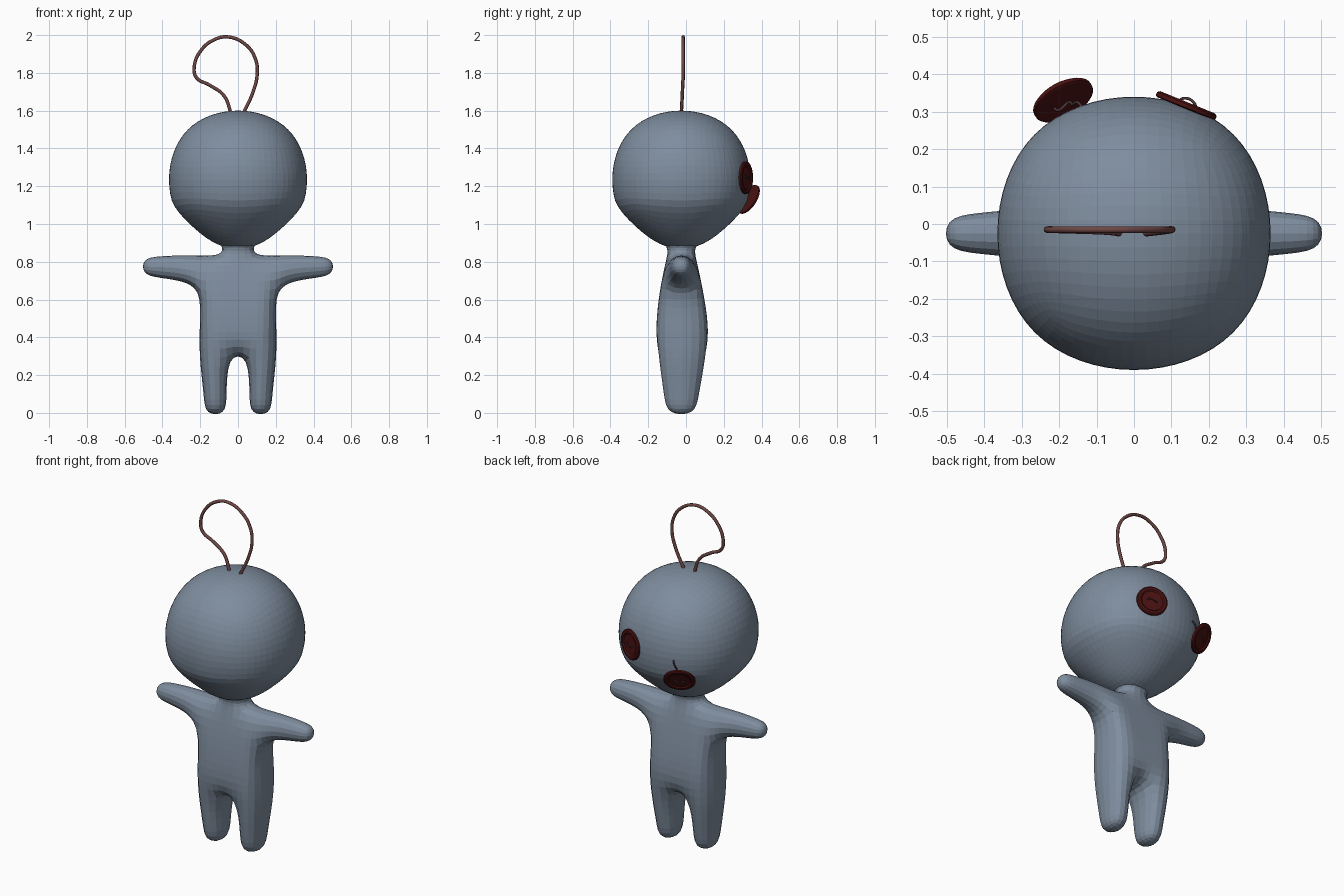
import bpy, bmesh, math
from mathutils import Vector

if "Cube" in bpy.data.objects:
    bpy.data.objects.remove(bpy.data.objects["Cube"])

CY = -0.025  # depth of the doll's middle plane


def material(name, rgb):
    m = bpy.data.materials.new(name)
    m.diffuse_color = (*rgb, 1)
    m.use_nodes = True
    m.node_tree.nodes["Principled BSDF"].inputs["Base Color"].default_value = m.diffuse_color
    return m


FABRIC = material("blue_grey_fabric", (0.21, 0.265, 0.34))
BUTTON = material("dark_red_button", (0.07, 0.006, 0.006))
CORD = material("brown_cord", (0.16, 0.065, 0.06))
THREAD = material("dark_thread", (0.07, 0.035, 0.035))


def finish(name, bm, mat, levels=0, smooth=False):
    bmesh.ops.recalc_face_normals(bm, faces=bm.faces)
    me = bpy.data.meshes.new(name)
    bm.to_mesh(me)
    bm.free()
    me.materials.append(mat)
    ob = bpy.data.objects.new(name, me)
    bpy.context.collection.objects.link(ob)
    if levels:
        ob.modifiers.new("subdivision", "SUBSURF").levels = levels
        ob.modifiers[0].render_levels = levels
    for p in me.polygons:
        p.use_smooth = smooth
    return ob


def tube(name, points, radius, mat):
    cu = bpy.data.curves.new(name, "CURVE")
    cu.dimensions = "3D"
    cu.bevel_depth, cu.bevel_resolution, cu.resolution_u = radius, 2, 6
    cu.use_fill_caps = True
    sp = cu.splines.new("BEZIER")
    sp.bezier_points.add(len(points) - 1)
    for bp, p in zip(sp.bezier_points, points):
        bp.co = p
        bp.handle_left_type = bp.handle_right_type = "AUTO"
    cu.materials.append(mat)
    ob = bpy.data.objects.new(name, cu)
    bpy.context.collection.objects.link(ob)
    return ob


# Body cage: rows of (z, inner x, outer x, y half depth, y middle)
rows = [(-0.015, 0.06, 0.18, 0.08, CY), (0.09, 0.055, 0.185, 0.10, CY),
        (0.30, 0.05, 0.213, 0.135, -0.02), (0.47, 0.07, 0.208, 0.14, -0.02),
        (0.65, 0.08, 0.20, 0.115, CY), (0.84, 0.09, 0.20, 0.075, CY),
        (0.88, 0.085, 0.0, 0.08, CY), (0.95, 0.15, 0.0, 0.14, CY)]
# Arm columns beyond the torso: (x, bottom z, top z, y half depth)
arm = [(0.30, 0.695, 0.84, 0.07), (0.42, 0.71, 0.835, 0.06), (0.51, 0.73, 0.82, 0.045)]

bm = bmesh.new()
pool = {}


def vert(col, row, side):
    """Cage vertex; columns +-1 inner, +-2 outer, +-3..5 arm; side -1 front, 1 back."""
    key = (col, row, side)
    if key not in pool:
        c = abs(col)
        if c <= 2:
            z, inner, outer, d, m = rows[row]
            x = inner if c == 1 else outer
        else:
            x, lo, hi, d = arm[c - 3]
            z, m = (lo if row == 4 else hi), CY
        pool[key] = bm.verts.new((math.copysign(x, col), m + side * d, z))
    return pool[key]


cells = [(-1, 1, r) for r in range(2, 7)]               # middle and neck
for s in (-1, 1):
    cells += [(s, 2 * s, r) for r in range(5)]          # flanks and legs
    cells += [(c * s, (c + 1) * s, 4) for c in (2, 3, 4)]  # arms
edges = {}
for a, b, r in cells:
    corners = [(a, r), (b, r), (b, r + 1), (a, r + 1)]
    for side in (-1, 1):
        bm.faces.new([vert(*c, side) for c in corners])
    for i in range(4):
        e = frozenset((corners[i], corners[(i + 1) % 4]))
        edges[e] = edges.get(e, 0) + 1
for e, count in edges.items():                          # close the outline
    if count == 1:
        p, q = e
        bm.faces.new([vert(*p, -1), vert(*q, -1), vert(*q, 1), vert(*p, 1)])
finish("body", bm, FABRIC, 2)

# Head: rounded cube, drawn in towards the neck
bm = bmesh.new()
bmesh.ops.create_cube(bm, size=0.87)
head = finish("head", bm, FABRIC, 4)
dg = bpy.context.evaluated_depsgraph_get()
me = bpy.data.meshes.new_from_object(head.evaluated_get(dg))
head.modifiers.clear()
head.data = me
for v in me.vertices:
    t = min(1, max(0, (-0.10 - v.co.z) / 0.25))
    k = 1 - 0.22 * t * t * (3 - 2 * t)
    v.co = (v.co.x * k, v.co.y * k + CY, v.co.z + 1.235)

# Hanging loop
loop = [(-0.035, 1.58), (-0.075, 1.68), (-0.15, 1.735), (-0.22, 1.775), (-0.232, 1.83),
        (-0.195, 1.92), (-0.125, 1.976), (-0.05, 1.99), (0.04, 1.95), (0.09, 1.88),
        (0.102, 1.80), (0.08, 1.70), (0.025, 1.58)]
tube("hanging_loop", [(x, -0.025 + 0.01 * min(1, (z - 1.58) / 0.2), z) for x, z in loop],
     0.009, CORD)

# Button eyes: turned profile of (radius, height), plus a stitch
profile = [(0, 0.003), (0.058, 0.003), (0.066, 0.009), (0.079, 0.009), (0.086, 0.004),
           (0.086, -0.006), (0.08, -0.009), (0, -0.009)]


def button(name, centre, normal):
    bm = bmesh.new()
    vs = [bm.verts.new((r, 0, z)) for r, z in profile]
    es = [bm.edges.new(p) for p in zip(vs, vs[1:])]
    bmesh.ops.spin(bm, geom=vs + es, cent=(0, 0, 0), axis=(0, 0, 1),
                   angle=math.tau, steps=32, use_duplicate=False)
    bmesh.ops.remove_doubles(bm, verts=bm.verts, dist=0.0005)
    ob = finish(name, bm, BUTTON)
    stitch = tube(name + "_stitch", [(-0.028, 0.004, 0), (-0.018, 0.006, 0.013),
                  (0.012, -0.006, 0.016), (0.026, -0.004, 0)], 0.004, THREAD)
    for o in (ob, stitch):
        o.location = centre
        o.rotation_euler = Vector(normal).to_track_quat("Z", "Y").to_euler()


button("sewn_button", (0.14, 0.317, 1.245), (0.376, 0.926, 0))
button("loose_button", (-0.19, 0.332, 1.13), (-0.42, 0.76, -0.5))

# Thread holding the loose button
tube("loose_thread", [(-0.215, 0.31, 1.13), (-0.20, 0.305, 1.15), (-0.175, 0.325, 1.15),
     (-0.165, 0.32, 1.18), (-0.15, 0.325, 1.21), (-0.13, 0.295, 1.24)], 0.004, THREAD)
